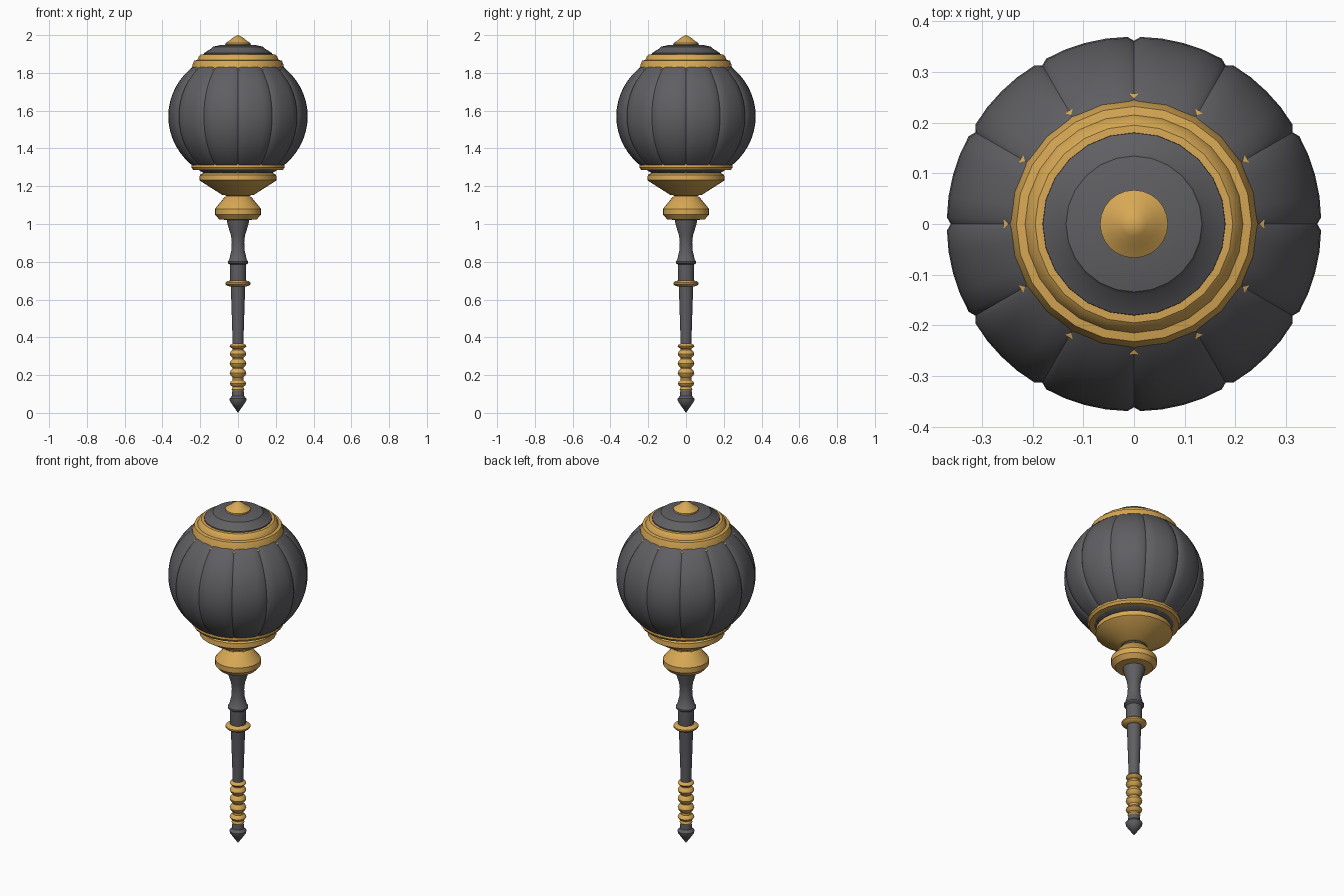
import bpy, bmesh, math


def material(name, rgb):
    m = bpy.data.materials.new(name)
    m.diffuse_color = (*rgb, 1)
    return m


GOLD = material("warm gold", (0.68, 0.39, 0.09))
DARK = material("dark grey iron", (0.115, 0.115, 0.125))
ROUND = [(2 * math.pi * i / 24, 1.0) for i in range(24)]


def lathe(name, profile, mat, section=ROUND, angle=35):
    """Spin an (r, z) profile, bottom to top, around z and cap both ends."""
    bm = bmesh.new()
    rings = []
    for r, z in profile:
        if r < 1e-6:
            rings.append([bm.verts.new((0, 0, z))])
        else:
            rings.append([bm.verts.new((r * k * math.cos(a), r * k * math.sin(a), z))
                          for a, k in section])
    n = len(section)
    for lo, hi in zip(rings, rings[1:]):
        for i in range(n):
            j = (i + 1) % n
            if len(lo) == 1:
                bm.faces.new((lo[0], hi[j], hi[i]))
            elif len(hi) == 1:
                bm.faces.new((lo[i], lo[j], hi[0]))
            else:
                bm.faces.new((lo[i], lo[j], hi[j], hi[i]))
    if len(rings[0]) > 1:
        bm.faces.new(rings[0][::-1])
    if len(rings[-1]) > 1:
        bm.faces.new(rings[-1])
    me = bpy.data.meshes.new(name)
    bm.to_mesh(me)
    bm.free()
    me.materials.append(mat)
    ob = bpy.data.objects.new(name, me)
    bpy.context.collection.objects.link(ob)
    bpy.ops.object.select_all(action='DESELECT')
    ob.select_set(True)
    bpy.context.view_layer.objects.active = ob
    bpy.ops.object.shade_smooth_by_angle(angle=math.radians(angle))
    return ob


# pointed pommel
lathe("pommel_tip", [(0, 0), (0.043, 0.062), (0.045, 0.075), (0.032, 0.09), (0.03, 0.12)], DARK)

# beaded grip
grip = [(0.028, 0.113), (0.034, 0.125)]
for z, h in ((0.155, 0.018), (0.21, 0.024), (0.262, 0.024), (0.312, 0.022), (0.353, 0.014)):
    grip += [(0.028, z - h), (0.040, z - h * 0.45), (0.044, z), (0.040, z + h * 0.5), (0.028, z + h)]
lathe("beaded_grip", grip, GOLD)

# shaft with ring and flared neck
lathe("shaft", [(0.028, 0.36), (0.038, 0.67), (0.042, 0.70), (0.043, 0.785), (0.054, 0.793),
                (0.054, 0.802), (0.047, 0.81), (0.035, 0.86), (0.033, 0.90), (0.037, 0.94),
                (0.056, 1.00), (0.06, 1.03)], DARK)
lathe("shaft_ring", [(0.04, 0.668), (0.058, 0.674), (0.066, 0.682), (0.066, 0.690),
                     (0.058, 0.697), (0.04, 0.702)], GOLD)

# flared collar and short neck above it
lathe("collar", [(0.05, 1.02), (0.10, 1.025), (0.122, 1.05), (0.122, 1.08), (0.073, 1.14),
                 (0.06, 1.148)], GOLD)
lathe("upper_neck", [(0.055, 1.13), (0.062, 1.148), (0.085, 1.165)], DARK)

# stepped cup under the head
lathe("cup", [(0.07, 1.153), (0.085, 1.155), (0.195, 1.225), (0.205, 1.232), (0.202, 1.26),
              (0.185, 1.27), (0.185, 1.285), (0.238, 1.287), (0.247, 1.30), (0.245, 1.325),
              (0.22, 1.332)], GOLD)

# fluted round head: twelve lobes parted by narrow grooves
lobes = []
for i in range(12):
    for d, k in ((0, 0.977), (2, 0.998), (8.5, 1.0), (15, 1.0), (21.5, 1.0), (28, 0.998)):
        lobes.append((math.radians(30 * i + d), k))
ball = []
for i in range(19):
    t = math.radians(-60 + 120 * i / 18)
    ball.append((0.37 * math.cos(t), 1.57 + 0.345 * math.sin(t)))
lathe("fluted_head", ball, DARK, lobes, 40)

# stepped crown band
lathe("crown_band", [(0.22, 1.803), (0.258, 1.805), (0.258, 1.817), (0.245, 1.822), (0.240, 1.845),
                     (0.232, 1.865), (0.215, 1.868), (0.207, 1.888), (0.195, 1.898), (0.17, 1.90)], GOLD)

# dome and finial
lathe("dome", [(0.182, 1.88), (0.180, 1.905), (0.140, 1.93), (0.134, 1.938), (0.09, 1.948), (0.0, 1.952)], DARK)
lathe("finial", [(0.05, 1.942), (0.067, 1.947), (0.067, 1.957), (0.044, 1.972), (0.025, 1.988), (0, 2.0)], GOLD)
